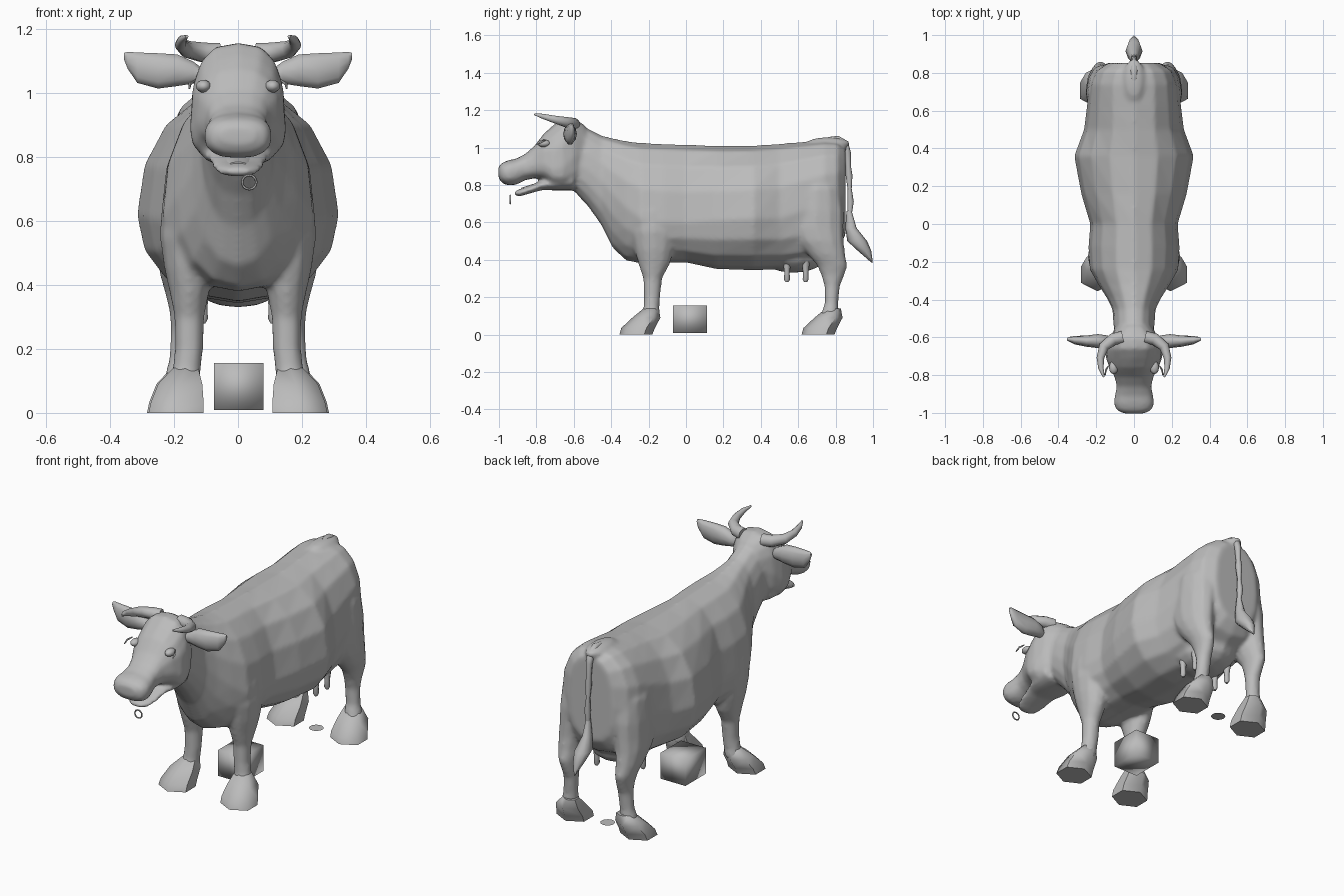
import bpy, bmesh, math
from mathutils import Vector

if "Cube" in bpy.data.objects:
    bpy.data.objects.remove(bpy.data.objects["Cube"])

hide = bpy.data.materials.new("grey")
hide.diffuse_color = (0.5, 0.5, 0.5, 1)
hide.use_nodes = True
hide.node_tree.nodes["Principled BSDF"].inputs["Base Color"].default_value = hide.diffuse_color


def finish(name, bm, angle=60):
    bmesh.ops.recalc_face_normals(bm, faces=bm.faces[:])
    me = bpy.data.meshes.new(name)
    bm.to_mesh(me)
    bm.free()
    ob = bpy.data.objects.new(name, me)
    bpy.context.collection.objects.link(ob)
    me.materials.append(hide)
    bpy.ops.object.select_all(action='DESELECT')
    ob.select_set(True)
    bpy.context.view_layer.objects.active = ob
    bpy.ops.object.shade_smooth_by_angle(angle=math.radians(angle))
    return ob


def spow(v, p):
    return math.copysign(abs(v) ** p, v)


def skin(name, rings, angle=60):
    """Skin a list of equally sized point rings and cap both ends."""
    bm = bmesh.new()
    rows = [[bm.verts.new(p) for p in r] for r in rings]
    n = len(rows[0])
    for a, b in zip(rows, rows[1:]):
        for i in range(n):
            j = (i + 1) % n
            bm.faces.new((a[i], a[j], b[j], b[i]))
    bm.faces.new(rows[0])
    bm.faces.new(rows[-1])
    return finish(name, bm, angle)


def loft_y(name, sections, n=16, p=1.0):
    """Sections along y: y, bottom, top, half width, height of widest point, squareness."""
    rings = []
    for y, lo, hi, w, zm, *q in sections:
        e = q[0] if q else p
        ring = []
        for i in range(n):
            a = 2 * math.pi * i / n
            c, s = spow(math.cos(a), e), spow(math.sin(a), e)
            ring.append((w * c, y, zm + (hi - zm if s > 0 else zm - lo) * s))
        rings.append(ring)
    return skin(name, rings)


def loft_z(name, sections, side=1, n=12, turn=0.0):
    """Horizontal sections: z, x, y, x radius, y radius."""
    rings = [[(side * (x + rx * math.cos(2 * math.pi * i / n + turn)),
               y + ry * math.sin(2 * math.pi * i / n + turn), z) for i in range(n)]
             for z, x, y, rx, ry in sections]
    return skin(name, rings)


def tube(name, path, n=10):
    """Round tube through points: x, y, z, radius."""
    pts = [Vector(q[:3]) for q in path]
    rings = []
    for k, c in enumerate(pts):
        t = (pts[min(k + 1, len(pts) - 1)] - pts[max(k - 1, 0)]).normalized()
        ref = Vector((1, 0, 0)) if name == "tail" else Vector((0, 0, 1))
        u = t.cross(ref).normalized()
        v = t.cross(u)
        rings.append([c + path[k][3] * (math.cos(a) * u + math.sin(a) * v)
                      for a in (2 * math.pi * i / n for i in range(n))])
    return skin(name, rings)


def ball(name, loc, size, seg=14):
    bm = bmesh.new()
    bmesh.ops.create_uvsphere(bm, u_segments=seg, v_segments=8, radius=1)
    for v in bm.verts:
        v.co = Vector([l + c * s for l, c, s in zip(loc, v.co, size)])
    return finish(name, bm)


# Trunk and neck
body = loft_y("body", [
    (-.62, .79, 1.14, .10, .93), (-.52, .68, 1.10, .11, .88),
    (-.45, .58, 1.065, .115, .82), (-.39, .46, 1.05, .145, .75),
    (-.32, .395, 1.035, .19, .68), (-.24, .38, 1.025, .235, .62),
    (-.12, .385, 1.02, .242, .60), (0, .385, 1.015, .232, .60),
    (.16, .35, 1.01, .28, .61), (.36, .343, 1.01, .317, .62),
    (.50, .348, 1.02, .265, .62, .92), (.62, .36, 1.03, .25, .66, .86),
    (.74, .42, 1.04, .238, .70, .82), (.81, .46, 1.035, .21, .72, .82),
    (.853, .53, 1.00, .14, .75, .82)], p=.96)
parts = [body]

# Head with muzzle, and the lower jaw of the open mouth
parts.append(loft_y("head", [
    (-.54, .80, 1.12, .09, .97, .9), (-.60, .785, 1.157, .13, .95, .7),
    (-.66, .785, 1.157, .15, .89, .72), (-.71, .79, 1.12, .15, .88),
    (-.76, .83, 1.075, .13, .91), (-.81, .835, 1.01, .103, .91),
    (-.86, .825, .965, .092, .89), (-.91, .80, .94, .102, .87),
    (-.95, .796, .932, .108, .867), (-.985, .81, .918, .094, .865),
    (-1.003, .84, .895, .055, .867)], p=.8))
parts.append(loft_y("lower_jaw", [
    (-.60, .77, .88, .12, .83), (-.70, .77, .85, .115, .81),
    (-.77, .772, .825, .093, .80), (-.85, .75, .79, .082, .77),
    (-.89, .737, .778, .064, .757), (-.918, .745, .765, .035, .755)], n=14))
loft_y("tongue", [
    (-.72, .80, .83, .05, .815), (-.82, .785, .805, .045, .795),
    (-.88, .772, .785, .025, .78)], n=10)

for s in (-1, 1):
    # Horn curling outward and forward
    tube("horn", [(s * x, y, z, r) for x, y, z, r in (
        (.06, -.60, 1.125, .034), (.11, -.61, 1.128, .032),
        (.16, -.65, 1.138, .027), (.178, -.71, 1.152, .02),
        (.175, -.765, 1.167, .014), (.16, -.81, 1.178, .005))])
    # Leaf shaped ear
    skin("ear", [[(s * x, y + ry * math.cos(a), z + rz * math.sin(a))
                  for a in (math.pi * i / 5 for i in range(10))]
                 for x, y, z, ry, rz in (
        (.10, -.63, 1.05, .015, .02), (.14, -.62, 1.065, .03, .036),
        (.19, -.62, 1.072, .037, .052), (.25, -.62, 1.07, .03, .058),
        (.315, -.615, 1.08, .022, .05), (.345, -.61, 1.103, .012, .028),
        (.356, -.61, 1.115, .006, .012))])
    # Almond eye, lashes and nostril
    ball("eye", (s * .108, -.76, 1.022), (.024, .035, .02))
    tube("lash", [(s * .135, -.75, 1.04, .003), (s * .15, -.775, 1.03, .005),
                  (s * .152, -.80, 1.015, .003)], 6)
    ball("nostril", (s * .058, -.972, .895), (.02, .014, .014), 10)
    # Front leg
    parts.append(loft_z("front_leg", [
        (.78, .14, -.18, .05, .08), (.66, .153, -.18, .085, .12),
        (.55, .157, -.17, .088, .125), (.45, .155, -.17, .076, .105),
        (.38, .152, -.17, .063, .086), (.30, .152, -.178, .047, .051),
        (.20, .153, -.182, .045, .044), (.14, .16, -.185, .045, .043),
        (.10, .168, -.19, .05, .052), (.06, .18, -.215, .05, .05)], s))
    # Back leg with thigh and backward pointing hock
    parts.append(loft_z("back_leg", [
        (.88, .13, .70, .07, .09), (.78, .155, .70, .088, .13),
        (.66, .165, .695, .088, .15), (.57, .17, .695, .085, .15),
        (.50, .177, .715, .078, .13), (.43, .18, .75, .064, .102),
        (.37, .177, .782, .05, .082), (.32, .172, .785, .043, .064),
        (.26, .17, .782, .04, .042), (.17, .176, .778, .04, .036),
        (.10, .185, .768, .048, .05), (.06, .20, .745, .05, .05)], s))
    # Pointed hooves
    for name, x, y in (("front_hoof", .19, -.262), ("back_hoof", .195, .712)):
        loft_z(name, [(.14, x - .026, y + .076, .046, .04),
                      (.09, x - .009, y + .05, .08, .075),
                      (.035, x, y + .006, .095, .09),
                      (0, x + .004, y - .006, .099, .088)], s, 6, math.pi / 6)
    # Teats
    for y in (.54, .64):
        loft_z("teat", [(.39, .11, y, .022, .022), (.33, .11, y, .014, .014),
                        (.295, .11, y, .016, .016), (.28, .11, y, .008, .008)], s, 8)

parts.append(ball("udder", (0, .575, .425), (.16, .18, .095)))
parts.append(ball("tail_head", (0, .76, 1.02), (.06, .12, .035)))

# Merge the fleshy parts into one soft skin
bpy.ops.object.select_all(action='DESELECT')
for ob in parts:
    ob.select_set(True)
bpy.context.view_layer.objects.active = body
bpy.ops.object.join()
blend = body.modifiers.new("blend", 'REMESH')
blend.mode = 'VOXEL'
blend.voxel_size = .011
soften = body.modifiers.new("soften", 'SMOOTH')
soften.factor = .5
soften.iterations = 7
bpy.ops.object.convert(target='MESH')
body = bpy.context.view_layer.objects.active
for f in body.data.polygons:
    f.material_index = 0
bpy.ops.object.shade_smooth_by_angle(angle=math.radians(60))

# Tail with a pointed brush
tube("tail", [(0, .76, 1.04, .016), (0, .81, 1.043, .02), (0, .848, 1.02, .022),
              (0, .864, .97, .018), (0, .868, .90, .014), (0, .872, .85, .018),
              (0, .875, .78, .011), (0, .88, .71, .017), (0, .875, .64, .011),
              (0, .872, .57, .014)], 8)
loft_z("tail_brush", [(.66, 0, .872, .012, .014), (.57, 0, .882, .024, .03),
                      (.50, 0, .915, .045, .053), (.45, 0, .953, .03, .037),
                      (.385, 0, .995, .003, .004)], n=8)

# Small ring hanging below the mouth
R, r = .022, .004
bm = bmesh.new()
rows = [[bm.verts.new(((R + r * math.cos(b)) * math.cos(a) + .035,
                       -.94 + r * math.sin(b),
                       .722 + (R + r * math.cos(b)) * math.sin(a)))
         for b in (math.pi * j / 3 for j in range(6))]
        for a in (math.pi * i / 10 for i in range(20))]
for i in range(20):
    for j in range(6):
        k, m = (i + 1) % 20, (j + 1) % 6
        bm.faces.new((rows[i][j], rows[k][j], rows[k][m], rows[i][m]))
finish("mouth_ring", bm)

# Block standing under the belly, shaded smooth
bm = bmesh.new()
bmesh.ops.create_cube(bm, size=1)
for v in bm.verts:
    v.co = Vector((v.co.x * .155 + .002, v.co.y * .182 + .022, v.co.z * .147 + .083))
finish("block", bm, 180)

# Flat disc on the ground between the back feet
bm = bmesh.new()
bmesh.ops.create_circle(bm, cap_ends=True, segments=24, radius=.038)
for v in bm.verts:
    v.co += Vector((0, .70, .008))
finish("ground_disc", bm)
